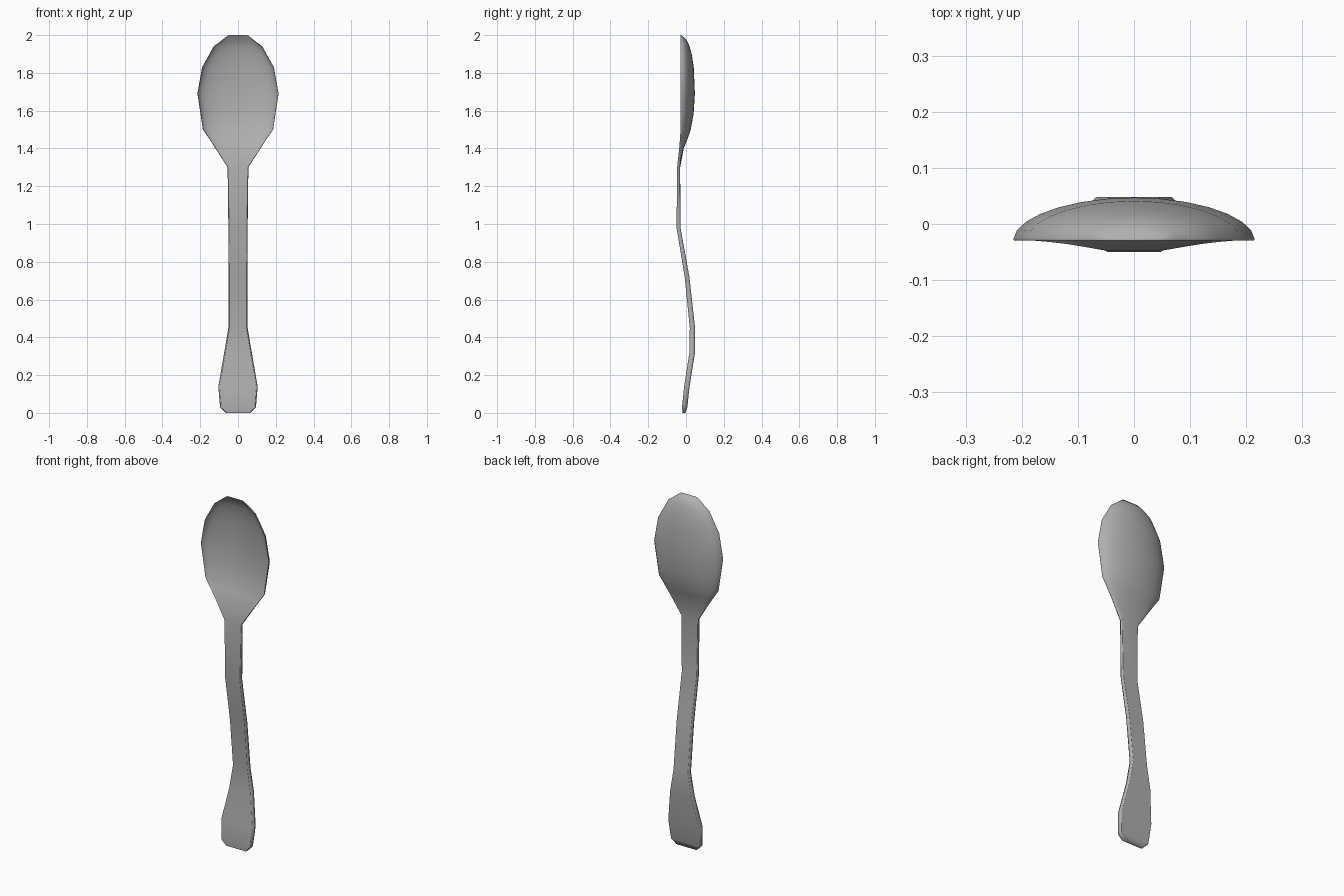
import bpy, bmesh, math

# Stations up the spoon: height, half width, front edge y, edge thickness,
# front hollow depth, back bulge depth
STATIONS = [
    (0.00, 0.065, -0.018, 0.014, 0.000, 0.000),
    (0.03, 0.095, -0.021, 0.028, 0.000, 0.000),
    (0.14, 0.104, -0.010, 0.029, 0.000, 0.000),
    (0.32, 0.073, 0.018, 0.030, 0.000, 0.000),
    (0.45, 0.051, 0.020, 0.028, 0.000, 0.000),
    (0.72, 0.051, -0.007, 0.025, 0.000, 0.000),
    (0.98, 0.051, -0.050, 0.021, 0.000, 0.000),
    (1.30, 0.055, -0.047, 0.015, 0.000, 0.001),
    (1.40, 0.119, -0.036, 0.010, 0.008, 0.014),
    (1.45, 0.152, -0.032, 0.007, 0.023, 0.033),
    (1.50, 0.186, -0.029, 0.005, 0.038, 0.049),
    (1.58, 0.198, -0.029, 0.004, 0.053, 0.065),
    (1.69, 0.215, -0.029, 0.004, 0.060, 0.072),
    (1.83, 0.190, -0.029, 0.004, 0.054, 0.066),
    (1.90, 0.151, -0.029, 0.004, 0.043, 0.055),
    (1.94, 0.129, -0.029, 0.004, 0.033, 0.044),
    (1.96, 0.102, -0.029, 0.004, 0.025, 0.036),
    (1.98, 0.077, -0.029, 0.004, 0.014, 0.024),
    (2.00, 0.050, -0.029, 0.003, 0.000, 0.001),
]
COLUMNS = 14


def section(z, w, y, t, hollow, bulge):
    """Closed cross-section: front face, side point, back face, side point."""
    us = [math.sin(math.pi * (i / COLUMNS - 0.5)) for i in range(COLUMNS + 1)]
    inner = w - t * 0.2

    def dome(u, power):
        return max(0.0, 1 - u * u) ** power

    front = [(u * inner, y + hollow * dome(u, 0.5), z) for u in us]
    back = [(u * inner, y + t + bulge * dome(u, 0.55), z) for u in reversed(us)]
    return front + [(w, y + t / 2, z)] + back + [(-w, y + t / 2, z)]


# Spoon: one skin lofted through every station, capped at both ends
bm = bmesh.new()
rings = [[bm.verts.new(p) for p in section(*s)] for s in STATIONS]
for a, b in zip(rings, rings[1:]):
    n = len(a)
    for i in range(n):
        j = (i + 1) % n
        bm.faces.new((a[i], a[j], b[j], b[i]))
bm.faces.new(rings[0])
bm.faces.new(rings[-1])
bmesh.ops.recalc_face_normals(bm, faces=bm.faces)

mesh = bpy.data.meshes.new("spoon")
bm.to_mesh(mesh)
bm.free()
spoon = bpy.data.objects.new("spoon", mesh)
bpy.context.collection.objects.link(spoon)

# Dark steel colour
steel = bpy.data.materials.new("steel")
steel.diffuse_color = (0.43, 0.43, 0.43, 1)
mesh.materials.append(steel)

# Smooth bowl and handle with softly rounded sides
bpy.context.view_layer.objects.active = spoon
spoon.select_set(True)
bpy.ops.object.shade_smooth_by_angle(angle=math.radians(75))
